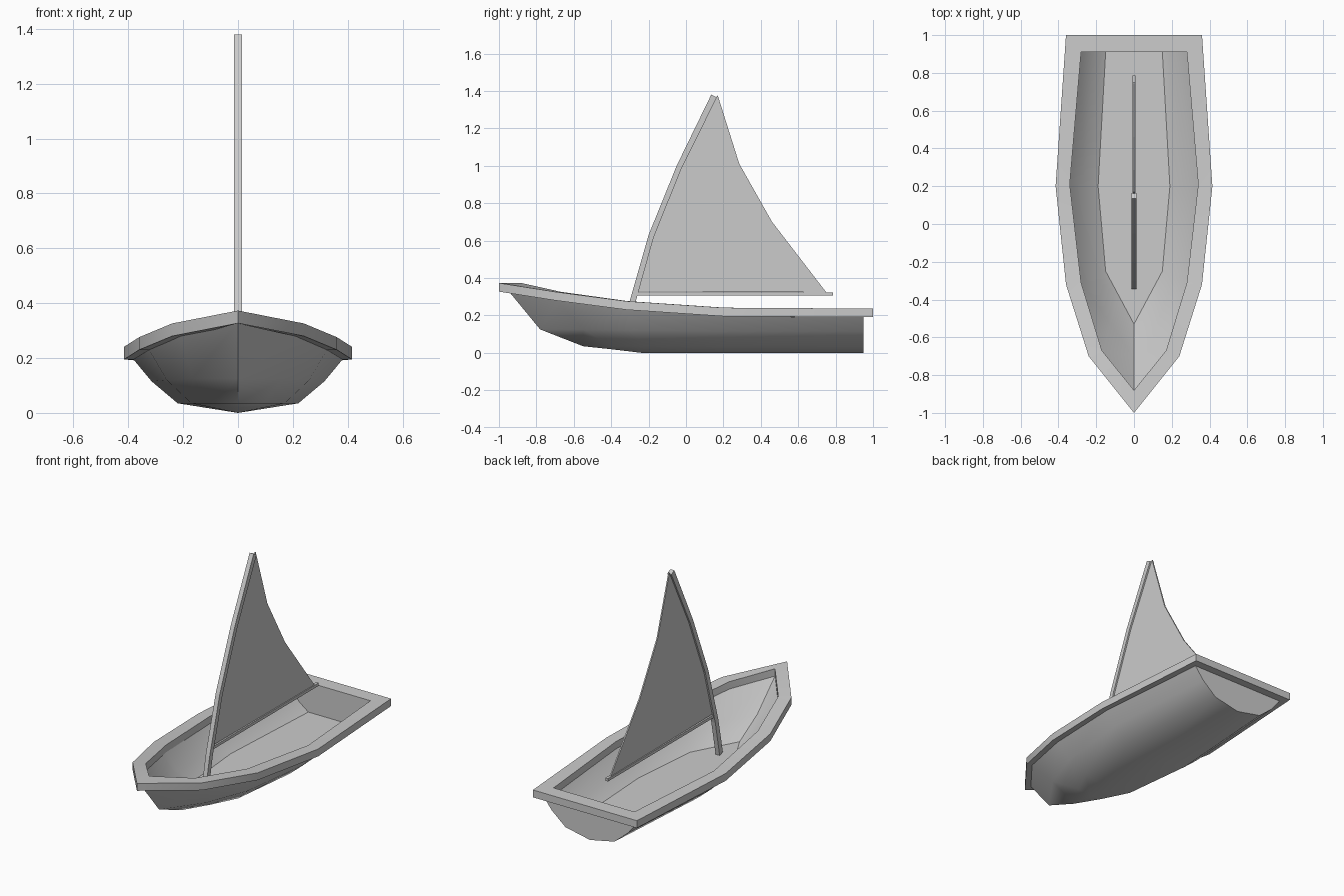
import bpy
import bmesh
from mathutils import Vector

cube = bpy.data.objects.get("Cube")
if cube:
    bpy.data.objects.remove(cube)

# Single flat grey
grey = bpy.data.materials.new("plain grey")
grey.use_nodes = True
shade = (0.6, 0.6, 0.6, 1)
grey.diffuse_color = shade
grey.node_tree.nodes["Principled BSDF"].inputs["Base Color"].default_value = shade


def finish(name, bm):
    bmesh.ops.remove_doubles(bm, verts=bm.verts, dist=0.0005)
    bmesh.ops.recalc_face_normals(bm, faces=bm.faces)
    mesh = bpy.data.meshes.new(name)
    bm.to_mesh(mesh)
    bm.free()
    obj = bpy.data.objects.new(name, mesh)
    bpy.context.collection.objects.link(obj)
    mesh.materials.append(grey)
    return obj


def smooth(obj):
    bpy.ops.object.select_all(action="DESELECT")
    obj.select_set(True)
    bpy.context.view_layer.objects.active = obj
    bpy.ops.object.shade_smooth_by_angle(angle=0.6)


def loft(name, rows, closed=False):
    """Skin a stack of bow-to-stern rows, each mirrored into a full ring."""
    bm = bmesh.new()
    rings = []
    for row in rows:
        port = [Vector((-p.x, p.y, p.z)) for p in reversed(row[1:])]
        rings.append([bm.verts.new(p) for p in row + port])
    pairs = list(zip(rings, rings[1:]))
    if closed:
        pairs.append((rings[-1], rings[0]))
    for a, b in pairs:
        for i in range(len(a)):
            j = (i + 1) % len(a)
            bm.faces.new((a[i], a[j], b[j], b[i]))
    obj = finish(name, bm)
    smooth(obj)
    return obj


def slab(name, outline, half):
    """Extrude a side-view (y, z) outline across x."""
    bm = bmesh.new()
    face = bm.faces.new([bm.verts.new((-half, y, z)) for y, z in outline])
    out = bmesh.ops.extrude_face_region(bm, geom=[face])
    verts = [v for v in out["geom"] if isinstance(v, bmesh.types.BMVert)]
    bmesh.ops.translate(bm, verts=verts, vec=(2 * half, 0, 0))
    return finish(name, bm)


def row(plan, heights):
    return [Vector((x, y, z)) for (x, y), z in zip(plan, heights)]


def blend(a, b, t):
    return [p.lerp(q, t) for p, q in zip(a, b)]


def raised(points, dz):
    return [p + Vector((0, 0, dz)) for p in points]


# Rim around the deck opening, sweeping up to the bow
sheer = (0.327, 0.28, 0.23, 0.195, 0.19)
rim_out = row([(0, -1), (0.24, -0.7), (0.36, -0.32), (0.415, 0.2), (0.36, 1)], sheer)
rim_in = row([(0, -0.88), (0.17, -0.67), (0.28, -0.31), (0.34, 0.21), (0.28, 0.91)], sheer)
loft("rim", [rim_out, raised(rim_out, 0.046), raised(rim_in, 0.046), rim_in], closed=True)

# Hull shell: keel, chine, bilge and top outside, then the inner skin
chine = row([(0, -0.55), (0.09, -0.4), (0.17, -0.24), (0.22, 0.2), (0.17, 0.95)], [0.035] * 5)
keel = row([(0, p.y) for p in chine], (0.035, 0.019, 0, 0, 0))
bilge = row([(0, -0.78), (0.165, -0.55), (0.26, -0.28), (0.315, 0.2), (0.265, 0.95)],
            (0.125, 0.125, 0.12, 0.115, 0.115))
top = blend(rim_out, rim_in, 0.45)
for p in (top[-1],):
    p.y = 0.95
floor = row([(0, -0.53), (0.075, -0.39), (0.15, -0.25), (0.19, 0.2), (0.15, 0.91)], [0.05] * 5)
floor_line = row([(0, p.y) for p in floor], [0.05] * 5)
inner = [Vector((p.x, p.y, p.z * 0.82)) for p in blend(rim_in, floor, 0.5)]
loft("hull", [keel, chine, bilge, top, rim_in, inner, floor, floor_line])

# Raked, curved mast
mast_front = [(-0.345, 0.06), (-0.3, 0.28), (-0.2, 0.63), (-0.05, 1), (0.135, 1.38)]
mast_back = [(0.165, 1.365), (-0.022, 0.99), (-0.172, 0.62), (-0.27, 0.27), (-0.313, 0.05)]
slab("mast", mast_front + mast_back, 0.014)

# Boom and sail
slab("boom", [(-0.275, 0.305), (0.785, 0.305), (0.785, 0.323), (-0.275, 0.323)], 0.009)
slab("sail", [(-0.262, 0.328), (-0.178, 0.62), (-0.028, 0.99), (0.155, 1.36), (0.17, 1.375),
              (0.285, 1.01), (0.46, 0.7), (0.75, 0.323)], 0.004)
